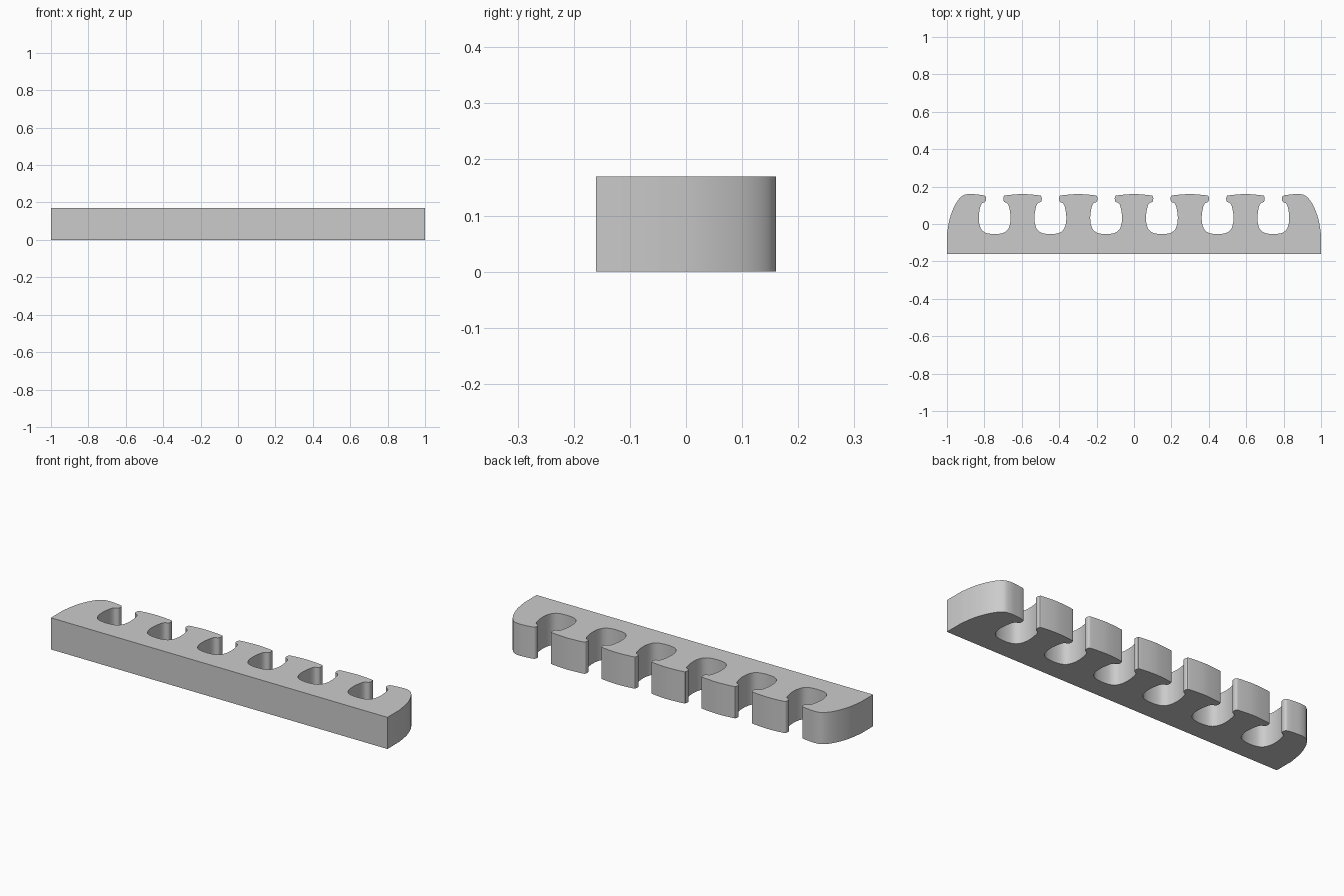
import bpy
import bmesh
from mathutils import Vector

default = bpy.data.objects.get("Cube")
if default:
    bpy.data.objects.remove(default, do_unlink=True)

HEIGHT = 0.17
DEPTH = 0.16
PITCH = 0.298
SLOTS = 6
STEPS = 6

# Right half of one slot, from its mouth to the middle of its floor
half_slot = [(0.06, 0.153), (0.049, 0.147), (0.046, 0.137), (0.048, 0.123),
             (0.055, 0.116), (0.067, 0.111), (0.076, 0.095), (0.083, 0.06),
             (0.085, 0.03), (0.082, 0.0), (0.07, -0.03), (0.045, -0.048)]
# Rounded shoulder at the left end
shoulder = [(-1, -0.055), (-0.985, 0.03), (-0.955, 0.105), (-0.92, 0.149),
            (-0.885, 0.16), (-0.84, 0.158)]


def mirrored(points):
    return [(-x, y) for x, y in reversed(points)]


def smooth_path(points):
    """Catmull-Rom curve through the points."""
    pts = [Vector(p) for p in points]
    pts = [pts[0] * 2 - pts[1]] + pts + [pts[-1] * 2 - pts[-2]]
    path = []
    for a, b, c, d in zip(pts, pts[1:], pts[2:], pts[3:]):
        for i in range(STEPS):
            t = i / STEPS
            path.append(b + (c - a) * (t / 2)
                        + (a * 2 - b * 5 + c * 4 - d) * (t * t / 2)
                        + (b * 3 - a - c * 3 + d) * (t ** 3 / 2))
    path.append(pts[-2])
    return path


# Full back outline: shoulder, slots with tooth crests between, shoulder
slot = [(-x, y) for x, y in half_slot] + [(0, -0.054)] + half_slot[::-1]
outline = list(shoulder)
for i in range(SLOTS):
    centre = (i - (SLOTS - 1) / 2) * PITCH
    outline += [(centre + x, y) for x, y in slot]
    if i < SLOTS - 1:
        outline.append((centre + PITCH / 2, DEPTH))
outline += mirrored(shoulder)
profile = smooth_path(outline) + [Vector((1, -DEPTH)), Vector((-1, -DEPTH))]

# Extrude the outline into the solid holder
bm = bmesh.new()
base = bm.faces.new([bm.verts.new((p.x, p.y, 0)) for p in profile])
result = bmesh.ops.extrude_face_region(bm, geom=[base], use_keep_orig=True)
top_verts = [g for g in result["geom"] if isinstance(g, bmesh.types.BMVert)]
bmesh.ops.translate(bm, verts=top_verts, vec=(0, 0, HEIGHT))
bmesh.ops.recalc_face_normals(bm, faces=bm.faces[:])
mesh = bpy.data.meshes.new("slotted_holder")
bm.to_mesh(mesh)
bm.free()

holder = bpy.data.objects.new("slotted_holder", mesh)
bpy.context.collection.objects.link(holder)

# Plain grey finish
grey = bpy.data.materials.new("light_grey")
grey.use_nodes = True
colour = (0.6, 0.6, 0.6, 1)
grey.diffuse_color = colour
for node in grey.node_tree.nodes:
    if node.type == "BSDF_PRINCIPLED":
        node.inputs["Base Color"].default_value = colour
mesh.materials.append(grey)

# Smooth curved walls, sharp rims
bpy.ops.object.select_all(action="DESELECT")
holder.select_set(True)
bpy.context.view_layer.objects.active = holder
bpy.ops.object.shade_smooth_by_angle(angle=0.6)
